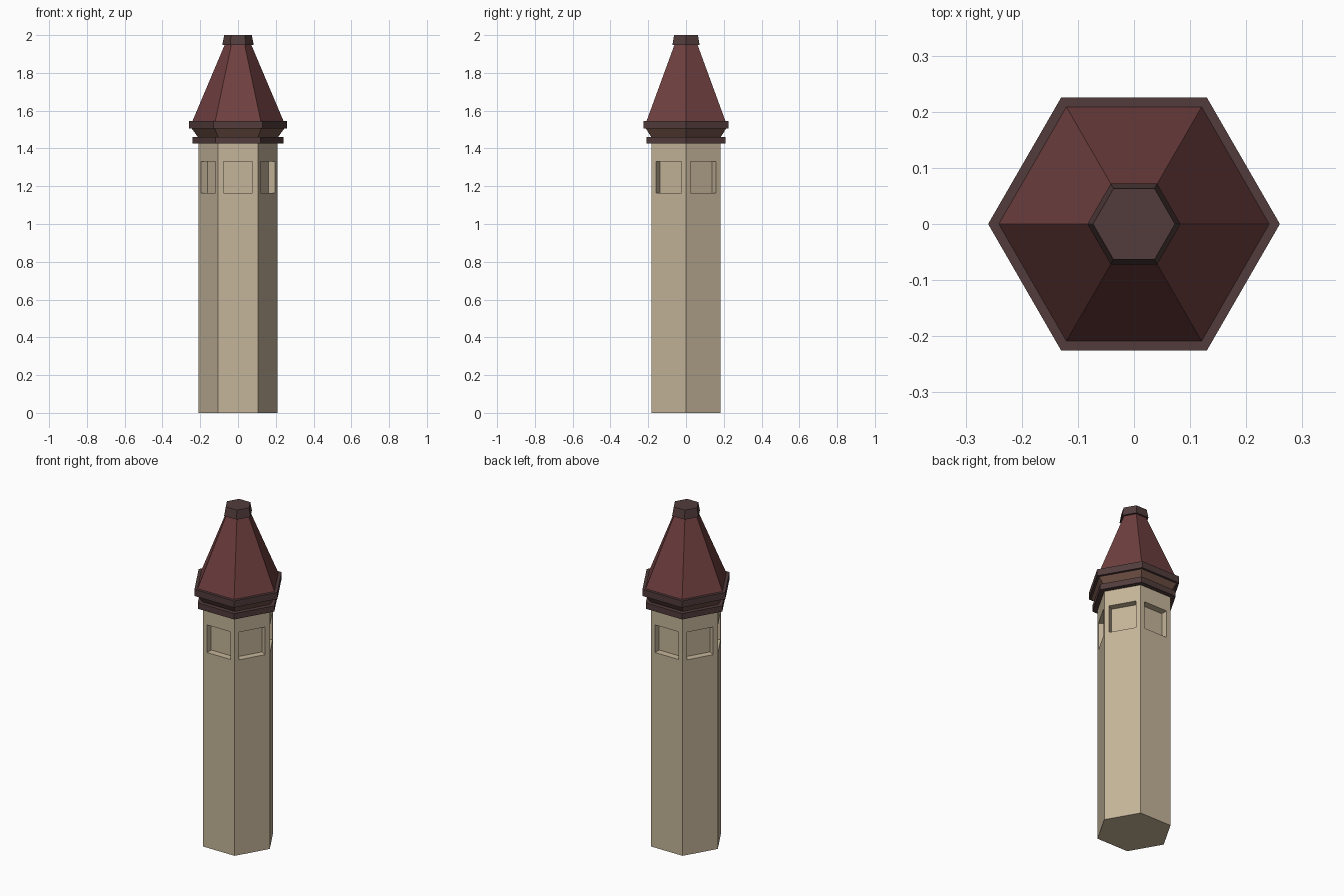
import bpy, bmesh
from math import cos, sin, pi
from mathutils import Vector

if "Cube" in bpy.data.objects:
    bpy.data.objects.remove(bpy.data.objects["Cube"])


def material(name, rgb):
    m = bpy.data.materials.new(name)
    m.diffuse_color = (*rgb, 1)
    m.use_nodes = True
    m.node_tree.nodes["Principled BSDF"].inputs["Base Color"].default_value = m.diffuse_color
    return m


stone = material("stone", (0.56, 0.46, 0.32))
tile = material("roof_tile", (0.16, 0.05, 0.05))
trim = material("trim", (0.085, 0.045, 0.045))
corbel = material("corbel", (0.16, 0.08, 0.06))


def finish(name, bm, mat):
    bmesh.ops.recalc_face_normals(bm, faces=bm.faces)
    mesh = bpy.data.meshes.new(name)
    bm.to_mesh(mesh)
    bm.free()
    mesh.materials.append(mat)
    ob = bpy.data.objects.new(name, mesh)
    bpy.context.collection.objects.link(ob)
    return ob


def hex_frustum(z0, r0, z1, r1):
    """Six-sided prism or taper with corners on the x axis."""
    bm = bmesh.new()
    rings = [[bm.verts.new((r * cos(i * pi / 3), r * sin(i * pi / 3), z))
              for i in range(6)] for r, z in ((r0, z0), (r1, z1))]
    low, high = rings
    bm.faces.new(low[::-1])
    bm.faces.new(high)
    for i in range(6):
        j = (i + 1) % 6
        bm.faces.new((low[i], low[j], high[j], high[i]))
    bm.normal_update()
    return bm


# Tower shaft with a recessed window in each wall
WIN_Z0, WIN_Z1, WIN_HALF, WIN_DEPTH = 1.165, 1.33, 0.0775, 0.04
bm = hex_frustum(0, 0.21, 1.43, 0.21)
walls = [f for f in bm.faces if abs(f.normal.z) < 0.1]
bmesh.ops.inset_individual(bm, faces=walls, thickness=0.02)
for f in walls:
    n = f.normal.copy()
    t = Vector((-n.y, n.x, 0))
    mid = f.calc_center_median()
    for v in f.verts:
        side = WIN_HALF if (v.co - mid).dot(t) > 0 else -WIN_HALF
        z = WIN_Z1 if v.co.z > mid.z else WIN_Z0
        v.co = Vector((mid.x, mid.y, z)) + t * side
panes = bmesh.ops.extrude_discrete_faces(bm, faces=walls)["faces"]
for f in panes:
    f.normal_update()
    shift = -f.normal * WIN_DEPTH
    for v in f.verts:
        v.co += shift
finish("tower_shaft", bm, stone)

# Cornice, roof and cap: name, z0, r0, z1, r1, material
for name, z0, r0, z1, r1, mat in (
    ("lower_band", 1.425, 0.24, 1.46, 0.24, trim),
    ("flared_corbel", 1.46, 0.212, 1.505, 0.245, corbel),
    ("eaves_band", 1.505, 0.26, 1.545, 0.26, trim),
    ("roof", 1.545, 0.241, 1.95, 0.07, tile),
    ("roof_cap", 1.948, 0.083, 2.0, 0.073, trim),
):
    finish(name, hex_frustum(z0, r0, z1, r1), mat)
